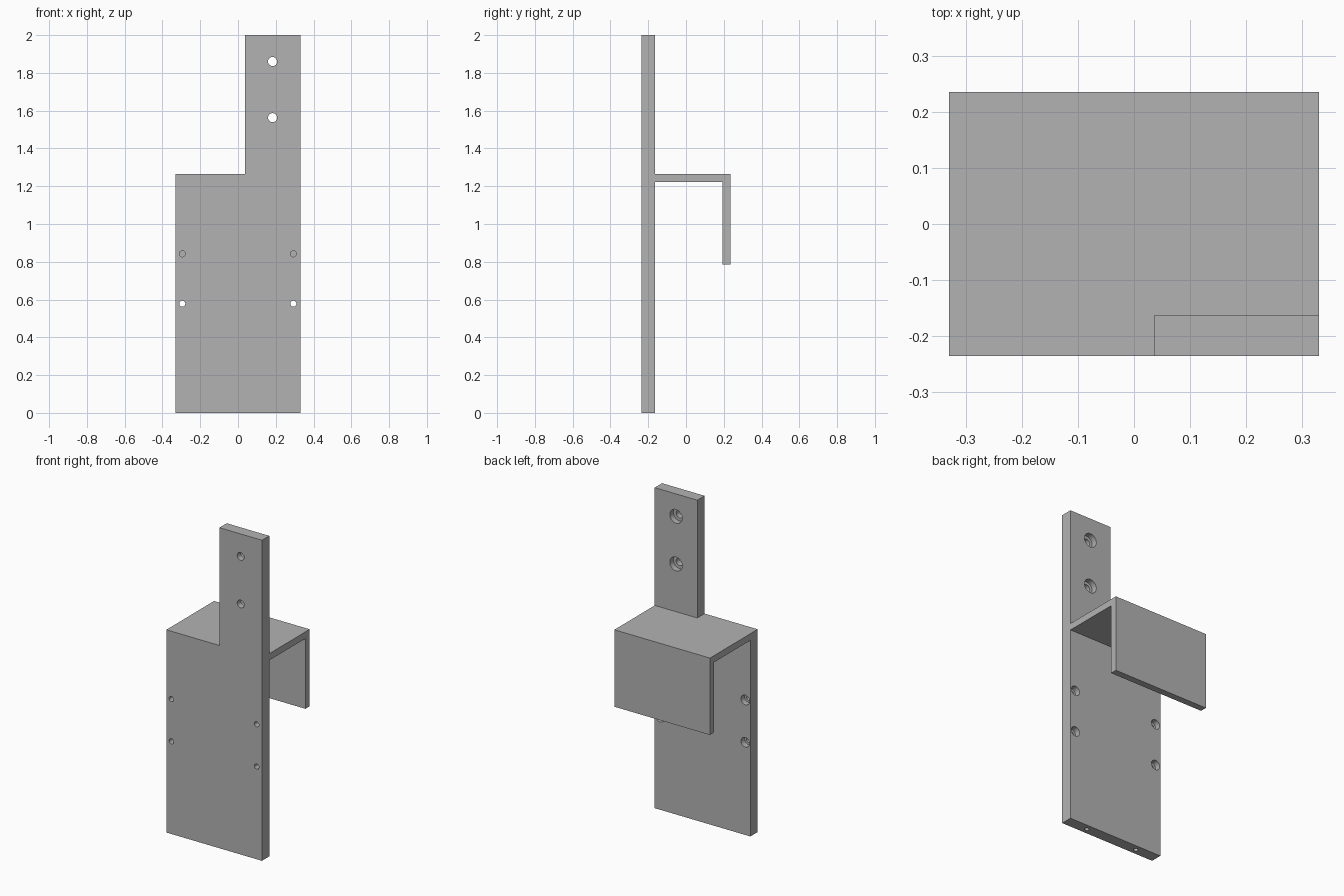
import bpy
import bmesh
from math import pi
from mathutils import Matrix, Vector

old = bpy.data.objects.get("Cube")
if old:
    bpy.data.objects.remove(old, do_unlink=True)

HALF_W = 0.33
FRONT, BACK = -0.235, -0.163
MID = (FRONT + BACK) / 2
REAR = 0.235
SHELF_TOP = 1.265

grey = bpy.data.materials.new("plain grey")
grey.use_nodes = True
colour = (0.45, 0.45, 0.45, 1)
grey.diffuse_color = colour
grey.node_tree.nodes["Principled BSDF"].inputs["Base Color"].default_value = colour


def add_object(name, bm):
    bmesh.ops.recalc_face_normals(bm, faces=bm.faces)
    mesh = bpy.data.meshes.new(name)
    bm.to_mesh(mesh)
    bm.free()
    mesh.materials.append(grey)
    obj = bpy.data.objects.new(name, mesh)
    bpy.context.collection.objects.link(obj)
    return obj


def extrude_profile(name, points, sweep):
    bm = bmesh.new()
    face = bm.faces.new([bm.verts.new(p) for p in points])
    result = bmesh.ops.extrude_face_region(bm, geom=[face])
    moved = [v for v in result["geom"] if isinstance(v, bmesh.types.BMVert)]
    bmesh.ops.translate(bm, verts=moved, vec=sweep)
    return add_object(name, bm)


def drill(name, start, end, radius):
    start, end = Vector(start), Vector(end)
    axis = end - start
    turn = axis.to_track_quat("Z", "Y").to_matrix().to_4x4()
    bm = bmesh.new()
    bmesh.ops.create_cone(bm, cap_ends=True, segments=32, radius1=radius,
                          radius2=radius, depth=axis.length,
                          matrix=Matrix.Translation((start + end) / 2) @ turn)
    cutter = add_object(name, bm)
    cutter.hide_render = True
    return cutter


def combine(target, other, operation):
    mod = target.modifiers.new(operation.title(), "BOOLEAN")
    mod.operation = operation
    mod.solver = "EXACT"
    mod.object = other
    bpy.context.view_layer.objects.active = target
    bpy.ops.object.modifier_apply(modifier=mod.name)
    bpy.data.objects.remove(other, do_unlink=True)


# Back plate with the narrow mounting tongue
outline = [(-HALF_W, 0), (HALF_W, 0), (HALF_W, 2), (0.036, 2),
           (0.036, SHELF_TOP), (-HALF_W, SHELF_TOP)]
bracket = extrude_profile("hook_bracket", [(x, FRONT, z) for x, z in outline],
                          (0, BACK - FRONT, 0))

# Shelf and hanging lip
hook_outline = [(BACK, SHELF_TOP), (REAR, SHELF_TOP), (REAR, 0.785),
                (0.193, 0.785), (0.193, 1.223), (BACK, 1.223)]
hook = extrude_profile("hook", [(-HALF_W, y, z) for y, z in hook_outline],
                       (2 * HALF_W, 0, 0))
combine(bracket, hook, "UNION")

# Counterbored screw holes: x, z, bore radius, head radius
holes = [(0.183, z, 0.024, 0.043) for z in (1.86, 1.563)]
holes += [(x, z, 0.016, 0.03) for x in (-0.295, 0.293) for z in (0.842, 0.578)]
for x, z, bore, head in holes:
    for radius, start in ((bore, FRONT - 0.02), (head, MID)):
        cutter = drill("hole_cutter", (x, start, z), (x, BACK + 0.02, z), radius)
        combine(bracket, cutter, "DIFFERENCE")

# Blind holes in the bottom edge
for side in (-1, 1):
    x = side * 0.18
    cutter = drill("pin_cutter", (x, MID, -0.02), (x, MID, 0.12), 0.013)
    combine(bracket, cutter, "DIFFERENCE")

bpy.ops.object.select_all(action="DESELECT")
bracket.select_set(True)
bpy.context.view_layer.objects.active = bracket
bpy.ops.object.shade_smooth_by_angle(angle=pi / 6)
